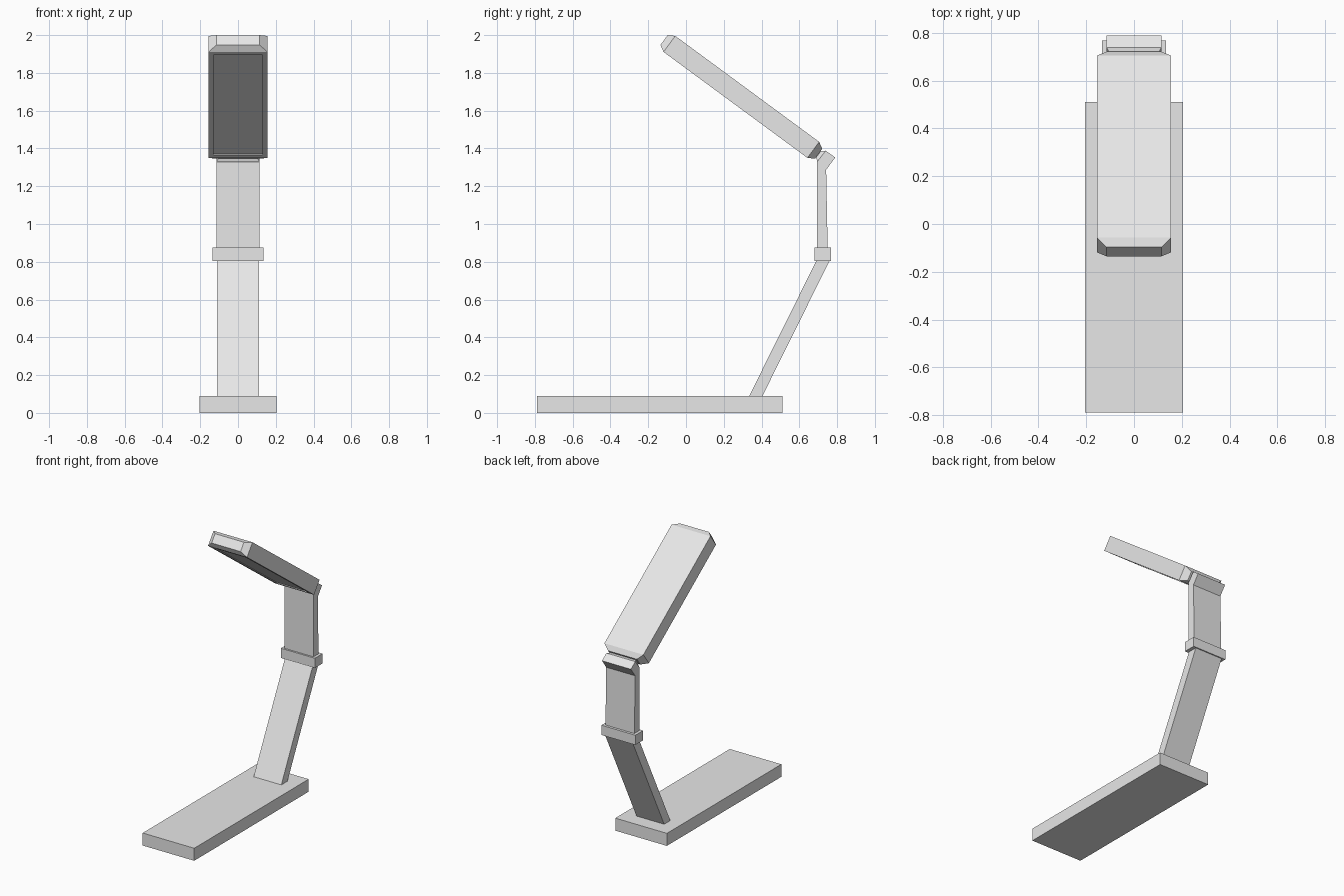
import bpy, bmesh
from mathutils import Vector

if "Cube" in bpy.data.objects:
    bpy.data.objects.remove(bpy.data.objects["Cube"])

grey = bpy.data.materials.new("light_grey")
grey.diffuse_color = (0.8, 0.8, 0.8, 1)
grey.use_nodes = True
grey.node_tree.nodes["Principled BSDF"].inputs["Base Color"].default_value = grey.diffuse_color


def finish(bm, name):
    bmesh.ops.recalc_face_normals(bm, faces=bm.faces)
    me = bpy.data.meshes.new(name)
    bm.to_mesh(me)
    bm.free()
    me.materials.append(grey)
    ob = bpy.data.objects.new(name, me)
    bpy.context.collection.objects.link(ob)
    return ob


def loft(bm, rings):
    """Join closed rings of points and cap both ends."""
    rings = [[bm.verts.new(p) for p in r] for r in rings]
    for a, b in zip(rings, rings[1:]):
        for i in range(len(a)):
            j = (i + 1) % len(a)
            bm.faces.new((a[i], a[j], b[j], b[i]))
    bm.faces.new(rings[0])
    bm.faces.new(rings[-1])


def side_profile(name, half_width, pts):
    """Extrude a (y, z) profile across x."""
    bm = bmesh.new()
    loft(bm, [[(x, y, z) for y, z in pts] for x in (-half_width, half_width)])
    return finish(bm, name)


def box_pts(y0, y1, z0, z1):
    return [(y0, z0), (y1, z0), (y1, z1), (y0, z1)]


# Base, lower arm and elbow collar
side_profile("base", 0.205, box_pts(-0.79, 0.51, 0, 0.09))
side_profile("lower_arm", 0.11,
             [(0.325, 0.07), (0.395, 0.07), (0.765, 0.815), (0.695, 0.815)])
side_profile("elbow_collar", 0.135, box_pts(0.68, 0.768, 0.805, 0.875))

# Upper arm with its bent hinge end
side_profile("upper_arm", 0.115,
             [(0.693, 0.87), (0.75, 0.87), (0.742, 1.287),
              (0.79, 1.352), (0.74, 1.388), (0.693, 1.328)])

# Tilted frame of the lamp head: along its length, and across its thickness
origin = Vector((0, -0.119, 1.911))
along = Vector((0, 0.762, -0.561)).normalized()
up = Vector((0, 0.561, 0.762)).normalized()


def head_ring(u, half_width, n0, n1):
    corners = ((-1, n0), (1, n0), (1, n1), (-1, n1))
    return [origin + along * u + up * n + Vector((s * half_width, 0, 0))
            for s, n in corners]


# Lamp head: slab with tapered ends and a recessed light panel below
L = 0.946
bm = bmesh.new()
loft(bm, [head_ring(-0.035, 0.115, 0.02, 0.085),
          head_ring(0, 0.155, 0, 0.105),
          head_ring(L, 0.155, 0, 0.105),
          head_ring(L + 0.035, 0.115, 0.02, 0.085)])
bmesh.ops.recalc_face_normals(bm, faces=bm.faces)
under = [f for f in bm.faces if f.normal.dot(up) < -0.99]
bmesh.ops.inset_region(bm, faces=under, thickness=0.037)
bmesh.ops.inset_region(bm, faces=under, thickness=0.0005, depth=-0.006)
finish(bm, "lamp_head")

# Narrow hinge neck between head and upper arm
bm = bmesh.new()
loft(bm, [head_ring(L + 0.02, 0.1, 0.03, 0.07),
          head_ring(L + 0.036, 0.1, 0.03, 0.07),
          head_ring(L + 0.056, 0.115, 0.013, 0.087)])
finish(bm, "hinge_neck")
